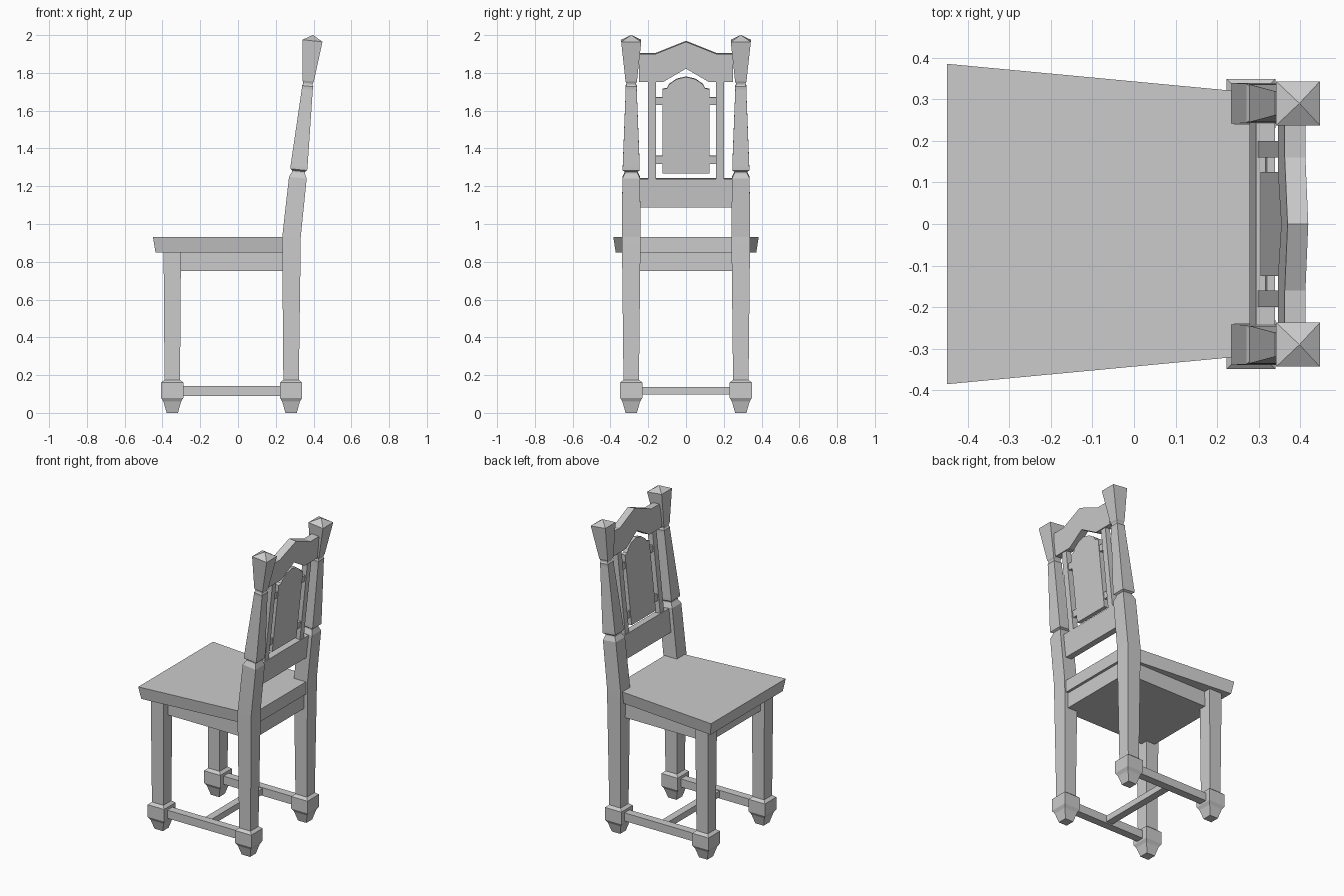
import bpy, bmesh, math
from mathutils import Vector

if "Cube" in bpy.data.objects:
    bpy.data.objects.remove(bpy.data.objects["Cube"])

SLOPE = 0.107                      # backward lean of the chair back
TILT = math.atan(SLOPE)


def axis_x(z):
    return 0.283 + SLOPE * max(z - 0.93, 0)


def lean(y, z, d):
    """Point on the leaning back plane, d = depth behind its centre."""
    return Vector((axis_x(z) + d * math.cos(TILT), y, z - d * math.sin(TILT)))


def finish(name, bm):
    bmesh.ops.remove_doubles(bm, verts=bm.verts, dist=1e-5)
    bmesh.ops.recalc_face_normals(bm, faces=bm.faces)
    me = bpy.data.meshes.new(name)
    bm.to_mesh(me)
    bm.free()
    ob = bpy.data.objects.new(name, me)
    bpy.context.collection.objects.link(ob)
    return ob


def loft(name, rings):
    bm = bmesh.new()
    vs = [[bm.verts.new(p) for p in r] for r in rings]
    n = len(vs[0])
    bm.faces.new(vs[0])
    bm.faces.new(vs[-1])
    for a, b in zip(vs, vs[1:]):
        for i in range(n):
            j = (i + 1) % n
            bm.faces.new((a[i], a[j], b[j], b[i]))
    return finish(name, bm)


def box(name, x0, x1, y0, y1, z0, z1):
    return loft(name, [[(x0, y0, z), (x1, y0, z), (x1, y1, z), (x0, y1, z)] for z in (z0, z1)])


def back_slab(name, outline, half):
    """Extrude a (y, z) outline through the leaning back plane."""
    return loft(name, [[lean(y, z, d) for y, z in outline] for d in (-half, half)])


def rect(y0, y1, z0, z1):
    return [(y0, z0), (y1, z0), (y1, z1), (y0, z1)]


def mirrored(half):
    """Complete a right-hand outline whose first and last points lie on y = 0."""
    return half + [(-y, z) for y, z in reversed(half[1:-1])]


CORNERS = ((-1, -1), (1, -1), (1, 1), (-1, 1))

# Shared foot and block: (z, half width)
FOOT = [(0, .030), (.057, .046), (.062, .048), (.08, .059), (.16, .059), (.175, .041)]
# Turned upper part of the rear posts
POST = [(.90, .049), (.93, .049), (1.245, .047), (1.272, .034), (1.28, .034), (1.288, .045),
        (1.305, .045), (1.715, .029), (1.73, .030), (1.738, .025), (1.746, .025),
        (1.757, .030)]

for side, tag in ((-1, "left"), (1, "right")):
    yc = 0.29 * side
    # Front leg
    loft("front_leg_" + tag,
         [[(-.348 + a * h, yc + b * h, z) for a, b in CORNERS] for z, h in FOOT + [(.86, .046)]])
    # Rear leg and back post
    rings = [[(.281 + a * h, yc + b * h, z) for a, b in CORNERS] for z, h in FOOT]
    for z, h in POST:
        if z <= .93:
            rings.append([(.283 + a * h, yc + b * h, z) for a, b in CORNERS])
        else:
            rings.append([lean(yc + b * h, z, a * h) for a, b in CORNERS])
    for z, h in ((1.97, .053), (2.0, .001)):
        rings.append([lean(yc + b * h, z, a * h) for a, b in CORNERS])
    loft("rear_post_" + tag, rings)
    # Side stretcher
    box("side_stretcher_" + tag, -.32, .25, yc - .026, yc + .026, .09, .143)
    # Back stile and its small connecting bars
    ys = sorted((.16 * side, .20 * side))
    back_slab("back_stile_" + tag, rect(ys[0], ys[1], 1.22, 1.78), .018)
    yb = sorted((.12 * side, .165 * side))
    for z, level in ((1.32, "lower"), (1.63, "upper")):
        back_slab(f"{level}_bar_{tag}", rect(yb[0], yb[1], z, z + .042), .010)

# Cross stretcher
box("cross_stretcher", -.056, -.008, -.27, .27, .098, .138)

# Apron block under the seat
box("apron", -.365, .305, -.29, .29, .75, .86)


# Seat: tapered board, notched around the rear posts
def seat_ring(i, z):
    half = [(-.45 + i, .385 - i), (.24, .32 - i), (.24, .24), (.322, .24)]
    return [(x, y, z) for x, y in half] + [(x, -y, z) for x, y in reversed(half)]


loft("seat", [seat_ring(.013, .85), seat_ring(0, .93)])

# Back rails and panel
back_slab("lower_back_rail", rect(-.25, .25, 1.09, 1.24), .023)
back_slab("crest_rail", mirrored([(0, 1.825), (.12, 1.755), (.25, 1.755), (.25, 1.903),
                                  (.16, 1.903), (0, 1.967)]), .025)
back_slab("back_panel", mirrored([(0, 1.27), (.125, 1.27), (.125, 1.715), (.10, 1.72),
                                  (.09, 1.74), (.05, 1.768), (0, 1.78)]), .015)
